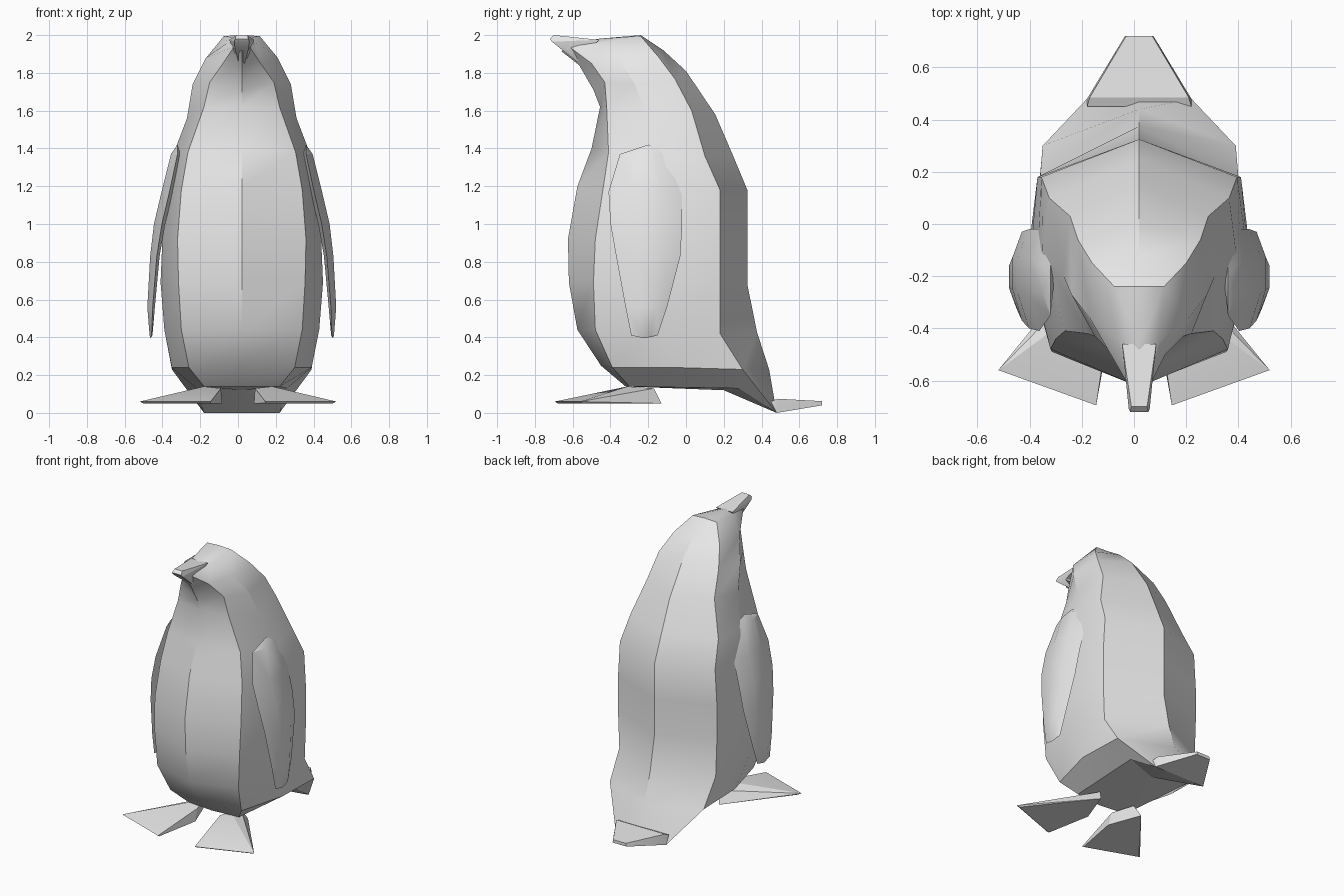
import bpy, bmesh, math

cube = bpy.data.objects.get("Cube")
if cube:
    bpy.data.objects.remove(cube, do_unlink=True)

# One plain grey material
grey = bpy.data.materials.new("light_grey")
grey.use_nodes = True
grey.diffuse_color = (0.8, 0.8, 0.8, 1)
grey.node_tree.nodes["Principled BSDF"].inputs["Base Color"].default_value = (0.8, 0.8, 0.8, 1)

CX = 0.02  # body sits slightly off centre


def finish(name, bm, angle=30):
    bmesh.ops.recalc_face_normals(bm, faces=bm.faces)
    mesh = bpy.data.meshes.new(name)
    bm.to_mesh(mesh)
    bm.free()
    mesh.materials.append(grey)
    ob = bpy.data.objects.new(name, mesh)
    bpy.context.collection.objects.link(ob)
    bpy.ops.object.select_all(action='DESELECT')
    ob.select_set(True)
    bpy.context.view_layer.objects.active = ob
    bpy.ops.object.shade_smooth_by_angle(angle=math.radians(angle))
    return ob


def loft(name, rings, start, end):
    """Bridge closed rings and fan each end to a pole point."""
    bm = bmesh.new()
    loops = [[bm.verts.new(p) for p in r] for r in rings]
    n = len(loops[0])
    for a, b in zip(loops, loops[1:]):
        for i in range(n):
            j = (i + 1) % n
            bm.faces.new((a[i], a[j], b[j], b[i]))
    for loop, pole in ((loops[0], start), (loops[-1], end)):
        v = bm.verts.new(pole)
        for i in range(n):
            bm.faces.new((loop[i], loop[(i + 1) % n], v))
    return finish(name, bm)


def hull(name, points):
    bm = bmesh.new()
    for p in points:
        bm.verts.new(p)
    bmesh.ops.convex_hull(bm, input=bm.verts)
    return finish(name, bm, 20)


def mirrored(points, cx):
    return points + [(2 * cx - x, y, z) for x, y, z in points]


# Body and head: each level is front (y, z), front edge, side, back edge, back (y, z)
levels = [
    ((-.32, .14), (.20, -.30, .14), (.24, .28, .13), (.20, .48, .00), (.48, .00)),
    ((-.45, .25), (.28, -.39, .24), (.37, -.05, .24), (.37, .30, .23), (.44, .23)),
    ((-.575, .44), (.32, -.48, .44), (.41, -.15, .44), (.38, .18, .42), (.375, .43)),
    ((-.62, .69), (.335, -.49, .69), (.43, -.15, .69), (.39, .18, .69), (.325, .68)),
    ((-.625, .92), (.34, -.48, .92), (.42, -.15, .93), (.39, .18, .93), (.325, .93)),
    ((-.575, 1.2), (.32, -.44, 1.18), (.39, -.13, 1.18), (.375, .18, 1.18), (.325, 1.18)),
    ((-.50, 1.4), (.285, -.41, 1.38), (.37, -.10, 1.35), (.345, .10, 1.36), (.25, 1.36)),
    ((-.455, 1.62), (.20, -.42, 1.62), (.29, -.20, 1.56), (.265, .03, 1.60), (.155, 1.58)),
    ((-.49, 1.71), (.17, -.43, 1.75), (.26, -.27, 1.74), (.235, -.06, 1.77), (.00, 1.81)),
    ((-.565, 1.84), (.10, -.50, 1.85), (.19, -.36, 1.88), (.18, -.15, 1.89), (-.12, 1.92)),
    ((-.66, 1.915), (.04, -.62, 1.94), (.075, -.45, 1.96), (.095, -.24, 1.995), (-.24, 2.0)),
]
rings = []
for f, fs, s, bs, b in levels:
    half = [(CX + x, y, z) for x, y, z in (fs, s, bs)]
    other = [(2 * CX - x, y, z) for x, y, z in reversed(half)]
    rings.append([(CX, *f)] + half + [(CX, *b)] + other)
loft("body", rings, (CX, .20, .12), (CX, -.47, 1.98))

# Beak
hull("beak", mirrored([
    (CX + .065, -.46, 1.975), (CX + .045, -.56, 1.90), (CX + .015, -.565, 1.85),
    (CX + .035, -.66, 1.925), (CX + .04, -.69, 1.955), (CX + .04, -.71, 1.965),
    (CX + .035, -.72, 1.98), (CX + .03, -.70, 2.0),
], CX))

# Tail
hull("tail", mirrored([
    (CX + .20, .45, .06), (CX + .20, .48, 0), (CX + .19, .485, .075),
    (CX + .055, .72, .04), (CX + .05, .72, .062),
], CX))

# Flippers: z, front y, back y, outer x, thickness
sections = [
    (1.37, -.35, -.08, .375, .05),
    (1.17, -.41, -.02, .425, .06),
    (1.00, -.40, -.02, .465, .06),
    (.83, -.37, -.03, .485, .05),
    (.56, -.32, -.10, .50, .04),
    (.41, -.29, -.15, .488, .015),
]
for name, side in (("left_flipper", 1), ("right_flipper", -1)):
    rings = []
    for z, yf, yb, x, t in sections:
        w = yb - yf
        ring = [(x - t * .7, yf), (x, yf + w * .35), (x, yf + w * .72),
                (x - t * .7, yb), (x - t, yf + w * .5)]
        rings.append([(CX + side * px, py, z) for px, py in ring])
    loft(name, rings, (CX + side * .34, -.2, 1.42), (CX + side * .483, -.22, .395))

# Feet: flat webbed wedges rising to the ankle
foot = [(.52, -.56, .06), (.145, -.695, .06), (.50, -.55, .05), (.145, -.68, .05),
        (.085, -.36, .05), (.17, -.13, .05), (.09, -.33, .13), (.18, -.31, .14),
        (.14, -.17, .13)]
for name, side in (("left_foot", 1), ("right_foot", -1)):
    hull(name, [(side * x, y, z) for x, y, z in foot])
